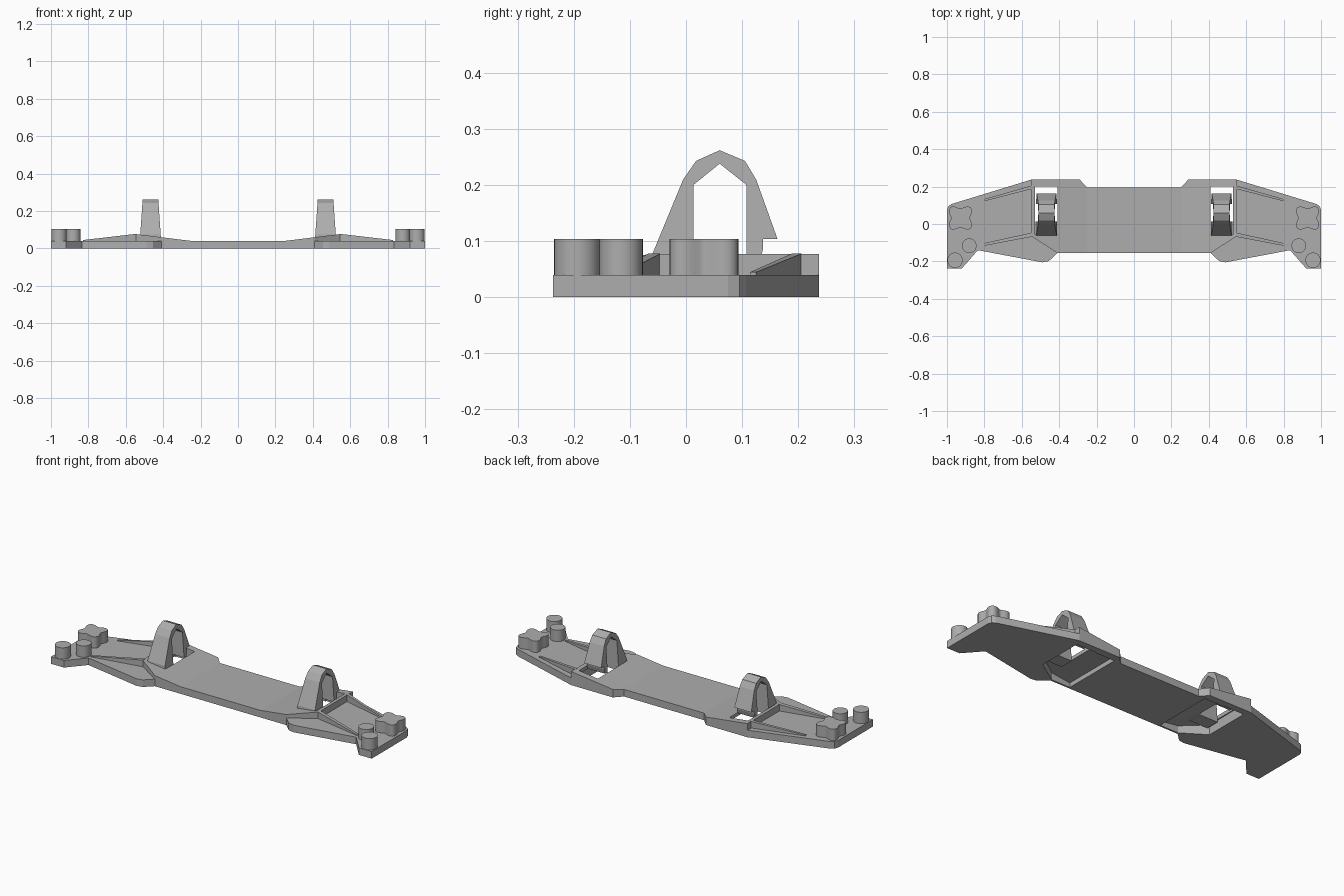
import bpy, bmesh, math

if "Cube" in bpy.data.objects:
    bpy.data.objects.remove(bpy.data.objects["Cube"])

grey = bpy.data.materials.new("plain grey")
grey.use_nodes = True
GREY = (0.42, 0.42, 0.42, 1)
grey.diffuse_color = GREY
grey.node_tree.nodes["Principled BSDF"].inputs["Base Color"].default_value = GREY


def make(name, rings):
    """Closed solid from two matching rings of points."""
    bm = bmesh.new()
    a, b = [[bm.verts.new(p) for p in ring] for ring in rings]
    bm.faces.new(a)
    bm.faces.new(b)
    for i in range(len(a)):
        j = (i + 1) % len(a)
        bm.faces.new((a[i], a[j], b[j], b[i]))
    bmesh.ops.recalc_face_normals(bm, faces=bm.faces)
    mesh = bpy.data.meshes.new(name)
    bm.to_mesh(mesh)
    bm.free()
    mesh.materials.append(grey)
    ob = bpy.data.objects.new(name, mesh)
    bpy.context.collection.objects.link(ob)
    return ob


def prism(name, outline, bottom, top, side=1):
    """Vertical prism; top may be a height or a function of x."""
    height = top if callable(top) else lambda x: top
    return make(name, [[(side * x, y, bottom) for x, y in outline],
                       [(side * x, y, height(x)) for x, y in outline]])


def combine(target, tool, operation):
    bpy.context.view_layer.objects.active = target
    mod = target.modifiers.new("combine", 'BOOLEAN')
    mod.operation, mod.solver, mod.object = operation, 'EXACT', tool
    bpy.ops.object.modifier_apply(modifier=mod.name)
    bpy.data.objects.remove(tool)


def smooth(ob):
    bpy.ops.object.select_all(action='DESELECT')
    ob.select_set(True)
    bpy.context.view_layer.objects.active = ob
    bpy.ops.object.shade_smooth_by_angle(angle=math.radians(35))


def disc(cx, cy, radius, lobe=0, count=32):
    pts = []
    for i in range(count):
        t = math.tau * i / count
        r = radius - lobe * math.cos(4 * t)
        pts.append((cx + r * math.cos(t), cy + r * math.sin(t)))
    return pts


FLOOR, CREST, PEG_TOP = 0.04, 0.077, 0.104

# Base plate
half = [(0.25, 0.195), (0.29, 0.237), (0.55, 0.237), (0.975, 0.107),
        (0.993, 0.095), (1, 0.075), (1, -0.237), (0.92, -0.237),
        (0.835, -0.14), (0.49, -0.205), (0.455, -0.198), (0.41, -0.155)]
plate = prism("base_plate", half + [(-x, y) for x, y in reversed(half)], 0, FLOOR)


def rise(x):
    return FLOOR + (CREST - FLOOR) * (x - 0.25) / 0.3


def fall(x):
    return CREST - (CREST - FLOOR) * (x - 0.55) / 0.32


deck = [(0.25, 0.195), (0.29, 0.237), (0.55, 0.237), (0.55, -0.065),
        (0.41, -0.155), (0.25, -0.155)]
recess = [(0.29, 0.195), (0.535, 0.195), (0.535, -0.06), (0.405, -0.145), (0.29, -0.145)]
opening = [(0.41, 0.2), (0.528, 0.2), (0.528, -0.055), (0.41, -0.055)]

# Strap loop, seen from the side: outer edge, hook, then inner edge
loop = [(-0.064, 0.035), (-0.06, 0.077), (-0.005, 0.21), (0.018, 0.243), (0.06, 0.262),
        (0.105, 0.243), (0.125, 0.21), (0.163, 0.104), (0.137, 0.104),
        (0.137, 0.085), (0.13, 0.06), (0.108, 0.06), (0.108, 0.2),
        (0.06, 0.238), (0.013, 0.2), (0.013, 0.035)]

for side, word in ((1, "left"), (-1, "right")):
    # Sloping raised deck, hollow below, with its opening
    combine(plate, prism("raised_deck", deck, 0.01, rise, side), 'UNION')
    combine(plate, prism("recess", recess, -0.1, lambda x: rise(x) - 0.02, side),
            'DIFFERENCE')
    combine(plate, prism("opening", opening, -0.1, 0.2, side), 'DIFFERENCE')

    # Tapering ribs beside the outer tray
    for end, y0, y1, width in (("front", -0.068, -0.122, 0.022),
                               ("back", 0.188, 0.114, 0.018)):
        rib = [(0.545, y0), (0.83, y1), (0.83, y1 + width * 0.6), (0.545, y0 + width)]
        prism(f"{word}_{end}_rib", rib, 0.03, fall, side)

    # Strap loop, narrower at the top
    rings = []
    for sign in (-1, 1):
        rings.append([(side * 0.468 + sign * (0.055 - 0.07 * (z - 0.07)), y, z)
                      for y, z in loop])
    make(f"{word}_strap_loop", rings)

    # Locating pegs
    smooth(prism(f"{word}_corner_peg", disc(0.957, -0.194, 0.041), 0.03, PEG_TOP, side))
    smooth(prism(f"{word}_inner_peg", disc(0.881, -0.116, 0.039), 0.03, PEG_TOP, side))
    smooth(prism(f"{word}_clover_peg", disc(0.928, 0.032, 0.064, 0.014, 48),
                 0.03, PEG_TOP, side))
